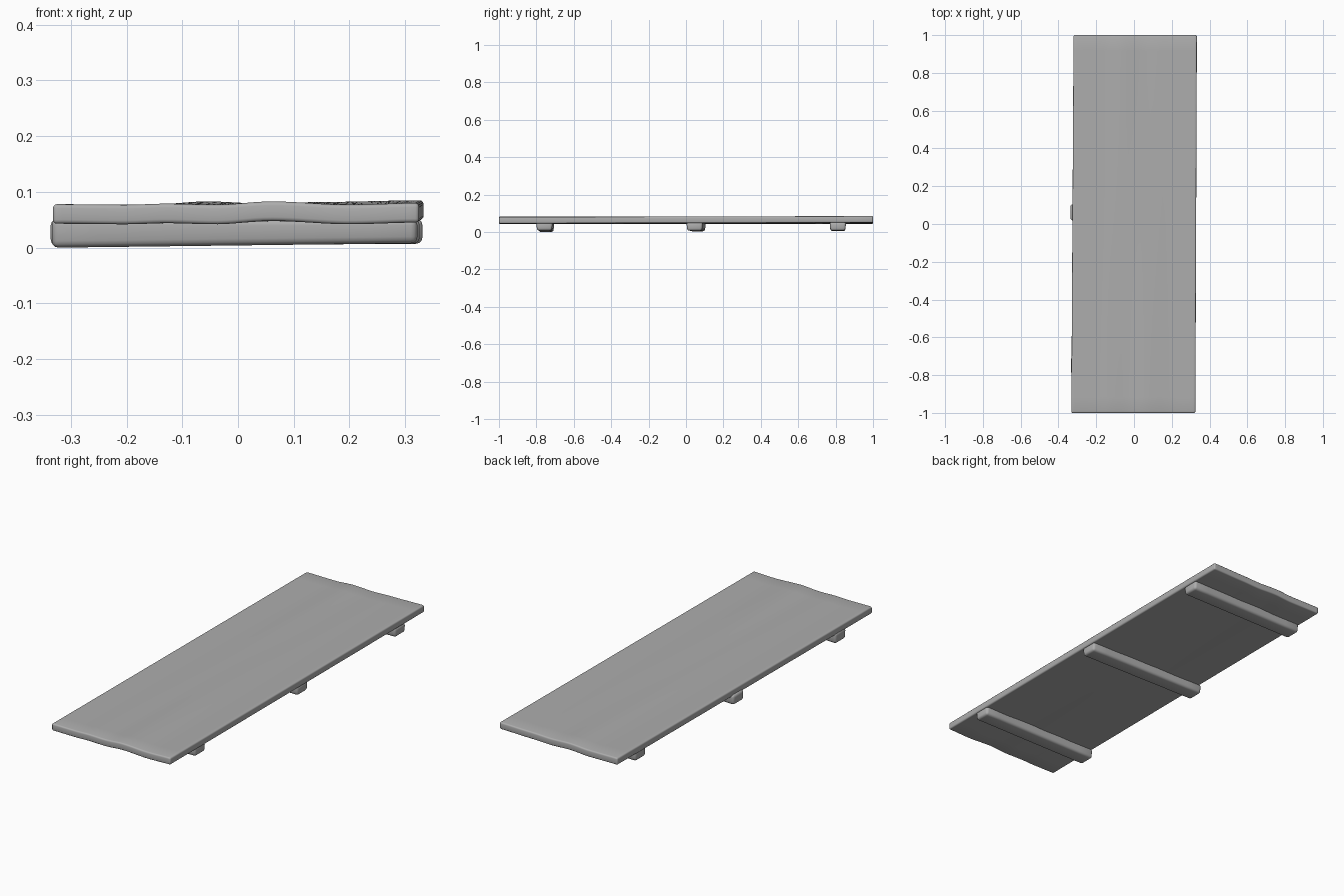
import bpy, bmesh

if "Cube" in bpy.data.objects:
    bpy.data.objects.remove(bpy.data.objects["Cube"])

grey = bpy.data.materials.new("dark_grey")
grey.diffuse_color = (0.42, 0.42, 0.42, 1)
grey.use_nodes = True
grey.node_tree.nodes["Principled BSDF"].inputs["Base Color"].default_value = grey.diffuse_color


def lerp(a, b, t):
    return a + (b - a) * t


def sample(profile, x):
    """Smoothly interpolated height from a short list of (x, z) points."""
    for (x0, z0), (x1, z1) in zip(profile, profile[1:]):
        if x <= x1:
            t = max(0.0, (x - x0) / (x1 - x0))
            return lerp(z0, z1, t * t * (3 - 2 * t))
    return profile[-1][1]


def slab(name, nx, ny, place, bevel):
    """Box of nx by ny cells; place(u, v, w) maps unit coordinates to a point."""
    bm = bmesh.new()
    g = [[[bm.verts.new(place(i / nx, j / ny, k)) for k in (0, 1)]
          for j in range(ny + 1)] for i in range(nx + 1)]
    for i in range(nx):
        for j in range(ny):
            for k in (0, 1):
                bm.faces.new((g[i][j][k], g[i + 1][j][k], g[i + 1][j + 1][k], g[i][j + 1][k]))
    for i in range(nx):
        for j in (0, ny):
            bm.faces.new((g[i][j][0], g[i + 1][j][0], g[i + 1][j][1], g[i][j][1]))
    for j in range(ny):
        for i in (0, nx):
            bm.faces.new((g[i][j][0], g[i][j + 1][0], g[i][j + 1][1], g[i][j][1]))
    bmesh.ops.recalc_face_normals(bm, faces=bm.faces)
    me = bpy.data.meshes.new(name)
    bm.to_mesh(me)
    bm.free()
    me.materials.append(grey)
    ob = bpy.data.objects.new(name, me)
    bpy.context.collection.objects.link(ob)
    mod = ob.modifiers.new("rounded_edges", "BEVEL")
    mod.width, mod.segments, mod.limit_method = bevel, 3, "ANGLE"
    for p in me.polygons:
        p.use_smooth = True
    return ob


# Wavy board: height profiles of the front and back ends
FRONT = [(-0.33, 0.078), (-0.2, 0.077), (-0.13, 0.079), (-0.04, 0.077),
         (0.06, 0.083), (0.2, 0.077), (0.32, 0.080)]
BACK = [(-0.32, 0.078), (-0.16, 0.077), (-0.055, 0.083), (0.05, 0.079),
        (0.15, 0.082), (0.33, 0.085)]


def board_point(u, v, w):
    x = lerp(lerp(-0.332, -0.320, v), lerp(0.325, 0.333, v), u)
    top = lerp(sample(FRONT, x), sample(BACK, x), v)
    return x, lerp(-1, 1, v), top - (0 if w else 0.035)


slab("board", 40, 24, board_point, 0.007)


# Cross battens: left centre y, right centre y, left x, right x, bottom left z, bottom right z
def batten(name, yl, yr, xl, xr, zl, zr, width=0.088):
    def point(u, v, w):
        half = width / 2 * (1 if w else 0.9)
        y = lerp(yl, yr, u) + lerp(-half, half, v)
        return lerp(xl, xr, u), y, (0.052 if w else lerp(zl, zr, u))
    slab(name, 8, 1, point, 0.012)


batten("front_batten", -0.748, -0.757, -0.334, 0.322, 0.0, 0.008)
batten("middle_batten", 0.062, 0.046, -0.336, 0.326, 0.003, 0.007)
batten("back_batten", 0.812, 0.812, -0.318, 0.331, 0.004, 0.007)
